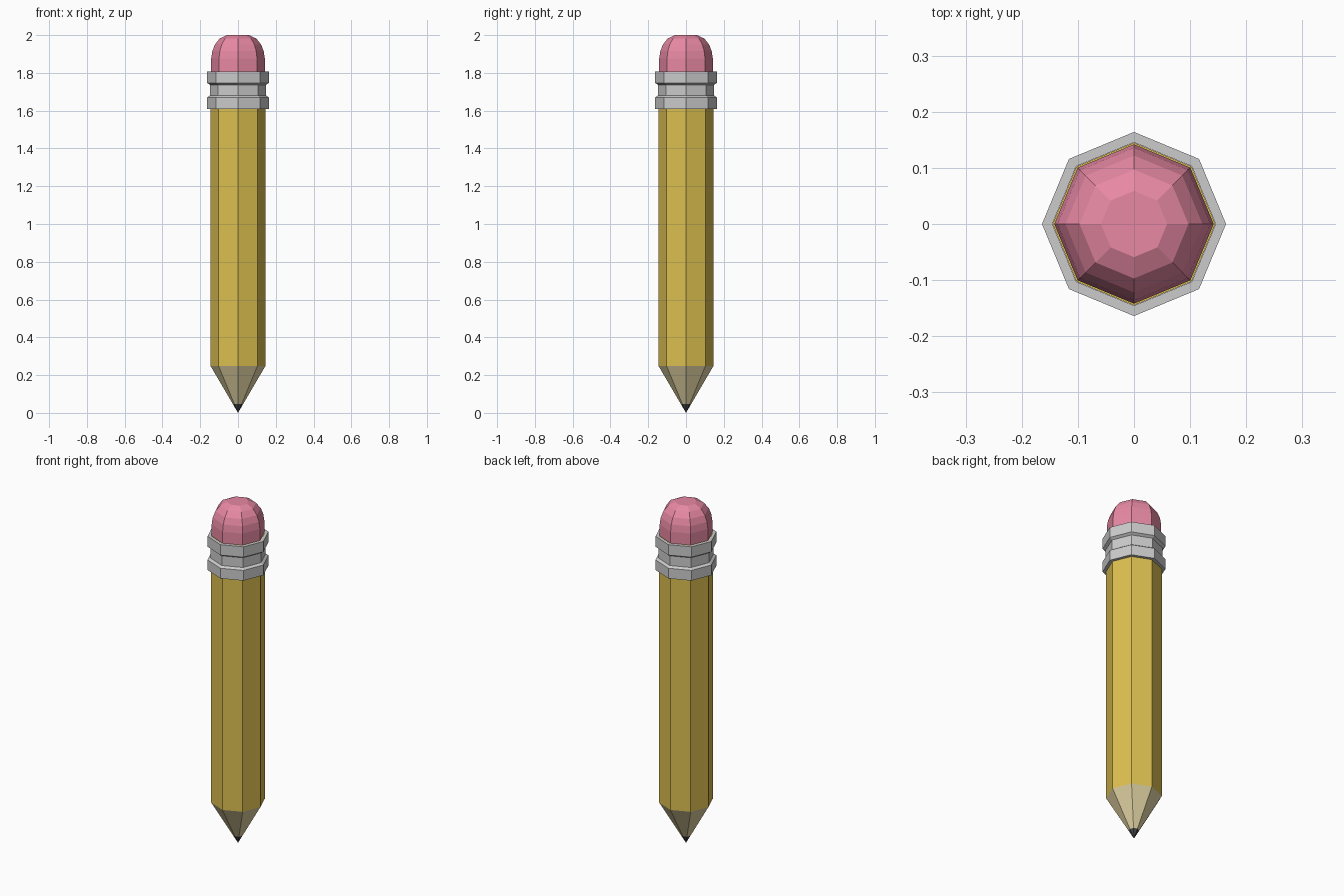
import bpy, bmesh
from math import cos, sin, pi

if "Cube" in bpy.data.objects:
    bpy.data.objects.remove(bpy.data.objects["Cube"])

SIDES = 8


def material(name, color):
    m = bpy.data.materials.new(name)
    m.diffuse_color = (*color, 1)
    m.use_nodes = True
    m.node_tree.nodes["Principled BSDF"].inputs["Base Color"].default_value = m.diffuse_color
    return m


def lathe(name, profile, mat=None, closed=False):
    """Eight-sided turning of an (r, z) profile listed bottom to top."""
    bm = bmesh.new()
    rings = []
    for r, z in profile:
        if r == 0:
            rings.append([bm.verts.new((0, 0, z))] * SIDES)
        else:
            rings.append([bm.verts.new((r * cos(2 * pi * i / SIDES),
                                        r * sin(2 * pi * i / SIDES), z))
                          for i in range(SIDES)])
    pairs = list(zip(rings, rings[1:]))
    if closed:
        pairs.append((rings[-1], rings[0]))
    for a, b in pairs:
        for i in range(SIDES):
            j = (i + 1) % SIDES
            bm.faces.new(list(dict.fromkeys((a[i], a[j], b[j], b[i]))))
    if not closed:
        for ring in (rings[0], rings[-1]):
            if ring[0] is not ring[1]:
                bm.faces.new(ring)
    bmesh.ops.recalc_face_normals(bm, faces=bm.faces[:])
    mesh = bpy.data.meshes.new(name)
    bm.to_mesh(mesh)
    bm.free()
    obj = bpy.data.objects.new(name, mesh)
    bpy.context.collection.objects.link(obj)
    if mat:
        mesh.materials.append(mat)
    return obj


yellow = material("yellow_paint", (0.72, 0.52, 0.08))
wood = material("bare_wood", (0.74, 0.64, 0.36))
lead = material("graphite", (0.06, 0.06, 0.07))
pink = material("pink_rubber", (0.80, 0.25, 0.37))

# Sharpened end
lathe("lead_tip", [(0, 0), (0.028, 0.048)], lead)
lathe("wood_cone", [(0.028, 0.048), (0.145, 0.248)], wood)

# Painted shaft, running up inside the ferrule
lathe("shaft", [(0.145, 0.248), (0.145, 1.808)], yellow)

# Metal ferrule: two raised bands with a groove between them
lathe("ferrule", [(0.1455, 1.61), (0.164, 1.61), (0.164, 1.67), (0.149, 1.68),
                  (0.149, 1.737), (0.164, 1.747), (0.164, 1.808),
                  (0.1455, 1.808)], closed=True)

# Domed eraser
lathe("eraser", [(0.142, 1.808), (0.142, 1.875), (0.136, 1.915),
                 (0.122, 1.951), (0.097, 1.982), (0.059, 2.0)], pink)
